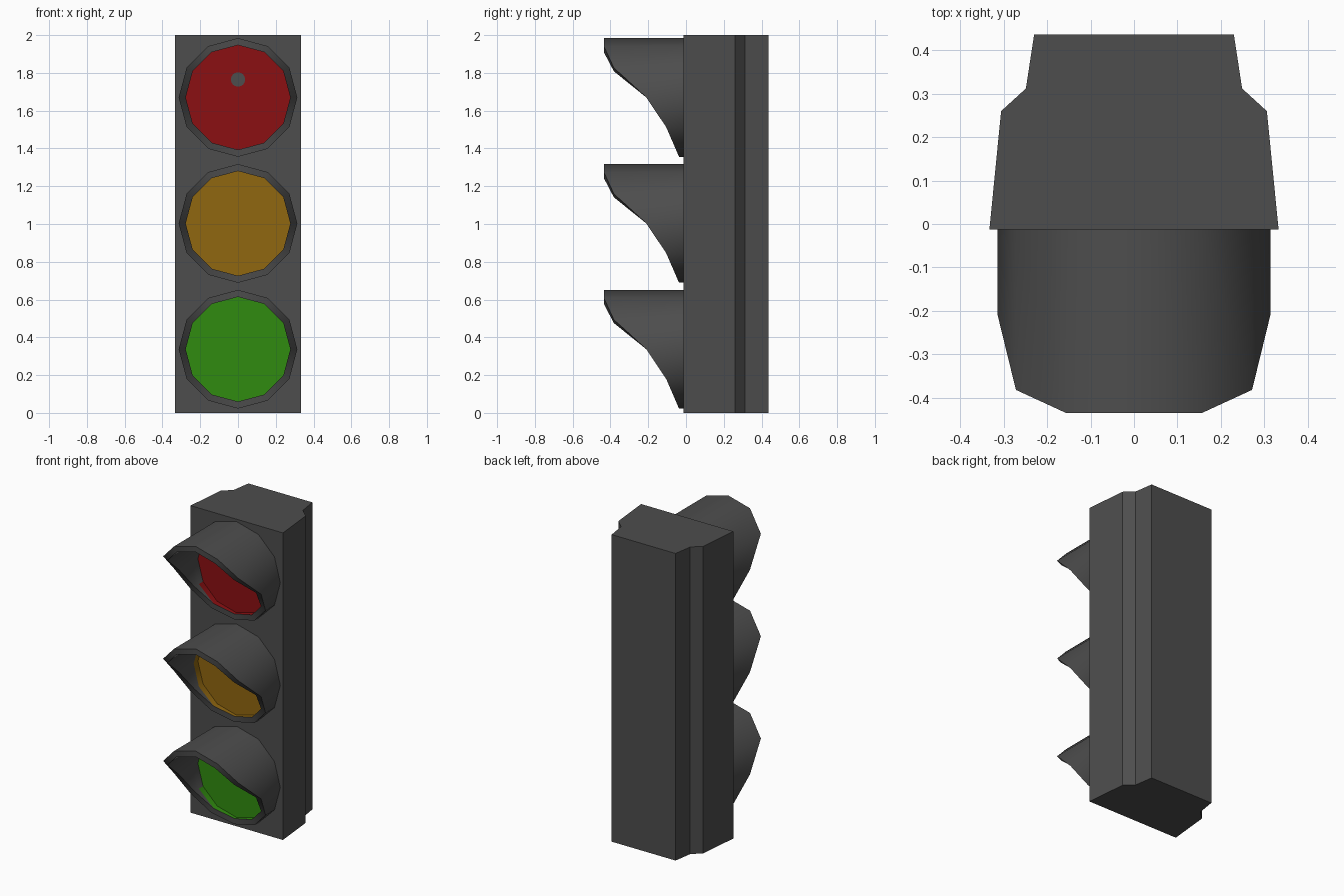
import bpy, bmesh, math

cube = bpy.data.objects.get("Cube")
if cube:
    bpy.data.objects.remove(cube, do_unlink=True)

FRONT = -0.013      # front face of the housing
SIDES = 12
OUTER, INNER = 0.314, 0.277
# visor reach from the top corner down to the bottom corner
REACH = [-0.435, -0.435, -0.382, -0.21, -0.105, -0.055, -0.037]


def material(name, rgb):
    m = bpy.data.materials.new(name)
    m.use_nodes = True
    m.diffuse_color = (*rgb, 1)
    m.node_tree.nodes["Principled BSDF"].inputs["Base Color"].default_value = (*rgb, 1)
    return m


grey = material("dark grey", (0.075, 0.075, 0.075))
red = material("red", (0.26, 0.005, 0.006))
amber = material("amber", (0.28, 0.135, 0.005))
green = material("green", (0.03, 0.26, 0.005))


def finish(name, bm, mats, smooth=False):
    mesh = bpy.data.meshes.new(name)
    bm.to_mesh(mesh)
    bm.free()
    ob = bpy.data.objects.new(name, mesh)
    bpy.context.collection.objects.link(ob)
    for m in mats:
        mesh.materials.append(m)
    if smooth:
        bpy.ops.object.select_all(action="DESELECT")
        ob.select_set(True)
        bpy.context.view_layer.objects.active = ob
        bpy.ops.object.shade_smooth_by_angle(angle=math.radians(40))
    return ob


def ring(bm, radius, z, depths):
    n = len(depths)
    return [bm.verts.new((radius * math.sin(math.tau * i / n), d,
                          z + radius * math.cos(math.tau * i / n)))
            for i, d in enumerate(depths)]


def bridge(bm, a, b):
    n = len(a)
    return [bm.faces.new((a[i], a[(i + 1) % n], b[(i + 1) % n], b[i])) for i in range(n)]


# Housing: stepped profile extruded upwards
half = [(0.333, FRONT), (0.306, 0.26), (0.249, 0.312), (0.23, 0.436)]
outline = half + [(-x, y) for x, y in reversed(half)]
bm = bmesh.new()
base = bm.faces.new([bm.verts.new((x, y, 0)) for x, y in outline])
top = bmesh.ops.extrude_face_region(bm, geom=[base])["geom"]
bmesh.ops.translate(bm, vec=(0, 0, 2), verts=[v for v in top if isinstance(v, bmesh.types.BMVert)])
bmesh.ops.recalc_face_normals(bm, faces=bm.faces)
finish("housing", bm, [grey])


def lamp(label, z, colour, full_lip):
    # Visor: a twelve-sided tube with a swept-back opening
    bm = bmesh.new()
    reach = [REACH[min(i, SIDES - i)] for i in range(SIDES)]
    lip = [max(-0.06, d + 0.001) for d in reach]
    back = [FRONT] * SIDES
    loops = [ring(bm, OUTER, z, back), ring(bm, OUTER, z, reach),
             ring(bm, INNER, z, reach), ring(bm, INNER, z, lip), ring(bm, INNER, z, back)]
    walls = [bridge(bm, a, b) for a, b in zip(loops, loops[1:])]
    for f in walls[-1]:
        low = f.calc_center_median().z < z - 0.15
        f.material_index = 1 if full_lip or low else 0
    bridge(bm, loops[-1], loops[0])
    bmesh.ops.recalc_face_normals(bm, faces=bm.faces)
    finish(label + "_visor", bm, [grey, colour], smooth=True)
    plate(label + "_lens", INNER, z, SIDES, FRONT - 0.004, colour)


def plate(name, radius, z, sides, depth, colour):
    bm = bmesh.new()
    front = ring(bm, radius, z, [depth] * sides)
    back = ring(bm, radius, z, [depth + 0.004] * sides)
    bm.faces.new(front)
    bridge(bm, front, back)
    bm.faces.new(back)
    bmesh.ops.recalc_face_normals(bm, faces=bm.faces)
    finish(name, bm, [colour])


for label, z, colour, full_lip in (("top", 1.67, red, False), ("middle", 1.003, amber, True),
                                   ("bottom", 0.337, green, False)):
    lamp(label, z, colour, full_lip)

# Small round stud on the top lens
plate("lens_stud", 0.038, 1.765, 16, FRONT - 0.008, grey)
